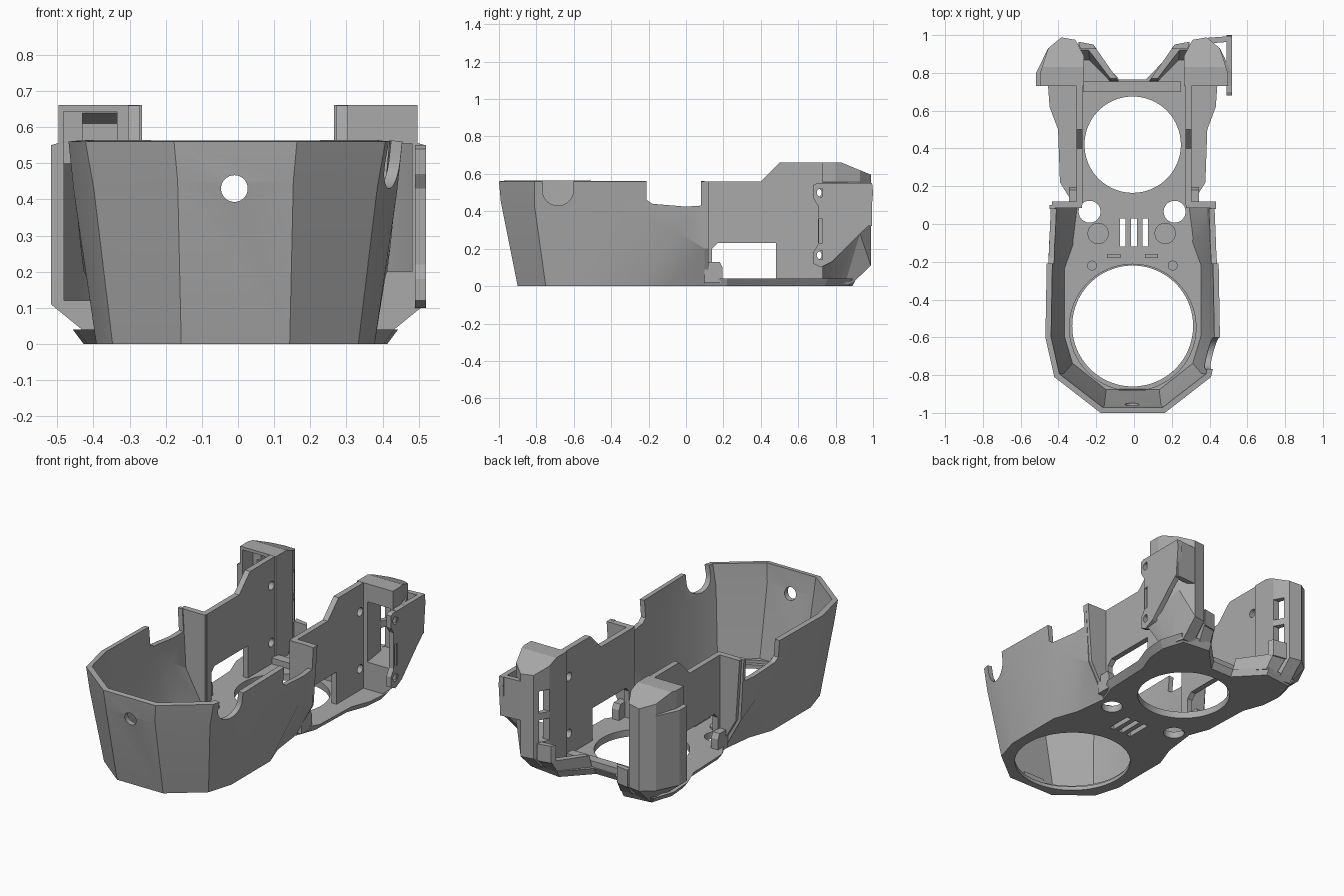
import bpy, bmesh, math
from mathutils import Vector

cube = bpy.data.objects.get("Cube")
if cube:
    bpy.data.objects.remove(cube)

grey = bpy.data.materials.new("plain_grey")
grey.use_nodes = True
grey.diffuse_color = (0.4, 0.4, 0.4, 1)
grey.node_tree.nodes["Principled BSDF"].inputs["Base Color"].default_value = (0.4, 0.4, 0.4, 1)

CX = -0.007  # the body sits slightly off the centre line


# Helpers: outlines in each plane, lofts, prisms, booleans
def xy(pts, z):
    return [Vector((a, b, z)) for a, b in pts]


def yz(pts, x):
    return [Vector((x, a, b)) for a, b in pts]


def xz(pts, y):
    return [Vector((a, y, b)) for a, b in pts]


def circle(a, b, r, n=64):
    return [(a + r * math.cos(2 * math.pi * i / n), b + r * math.sin(2 * math.pi * i / n)) for i in range(n)]


def rect(a0, a1, b0, b1):
    return [(a0, b0), (a1, b0), (a1, b1), (a0, b1)]


def mirrored(half):
    return half + [(-x, *rest) for x, *rest in reversed(half)]


def make(name, bm):
    mesh = bpy.data.meshes.new(name)
    bm.to_mesh(mesh)
    bm.free()
    mesh.materials.append(grey)
    obj = bpy.data.objects.new(name, mesh)
    bpy.context.collection.objects.link(obj)
    return obj


def loft(name, rings, closed=True):
    bm = bmesh.new()
    rows = [[bm.verts.new(p) for p in ring] for ring in rings]
    n = len(rings[0])
    for low, high in zip(rows, rows[1:]):
        for i in range(n if closed else n - 1):
            j = (i + 1) % n
            bm.faces.new((low[j], low[i], high[i], high[j]))
    if closed:
        bm.faces.new(rows[0])
        bm.faces.new(rows[-1])
        bmesh.ops.recalc_face_normals(bm, faces=bm.faces[:])
    return make(name, bm)


def prism(name, plane, pts, start, end):
    return loft(name, [plane(pts, start), plane(pts, end)])


def bake(obj):
    graph = bpy.context.evaluated_depsgraph_get()
    mesh = bpy.data.meshes.new_from_object(obj.evaluated_get(graph))
    obj.modifiers.clear()
    obj.data = mesh


def cut(obj, plane, pts, start, end):
    tool = prism("cutter", plane, pts, start, end)
    tool.hide_render = True
    mod = obj.modifiers.new("cut", "BOOLEAN")
    mod.operation = "DIFFERENCE"
    mod.solver = "EXACT"
    mod.object = tool
    bake(obj)
    bpy.data.objects.remove(tool)


# Faceted front hood, a bent sheet with thickness and a wandering middle crease
front_foot = [(0.31, 0.1), (0.335, -0.1), (0.385, -0.24), (0.385, -0.6), (0.34, -0.75), (0.15, -0.9)]
crease = [(0.42, 0.1, 0.2), (0.43, -0.03, 0.28), (0.437, -0.16, 0.35),
          (0.447, -0.6, 0.42), (0.392, -0.81, 0.43), (0.16, -0.99, 0.45)]
rim = [(0.44, 0.1), (0.447, -0.05), (0.455, -0.2), (0.462, -0.6), (0.415, -0.81), (0.17, -1)]
levels = [[(x, y, 0) for x, y in front_foot], crease, [(x, y, 0.56) for x, y in rim]]
hood = loft("front_hood", [[Vector((x + CX, y, z)) for x, y, z in mirrored(h)] for h in levels], closed=False)
solid = hood.modifiers.new("thickness", "SOLIDIFY")
solid.thickness = 0.03
solid.offset = -1
solid.use_even_offset = True
bake(hood)
cut(hood, yz, [(-0.21, 0.7), (-0.21, 0.46), (-0.18, 0.44), (0, 0.425), (0.08, 0.43), (0.08, 0.7)], -0.7, 0.7)
cut(hood, xz, circle(-0.01, 0.43, 0.037, 32), -1.2, -0.8)
arc = [(-0.685 + 0.083 * math.cos(a), 0.513 + 0.083 * math.sin(a))
       for a in (math.pi * (1 + i / 16) for i in range(17))]
cut(hood, yz, [(-0.768, 0.7)] + arc + [(-0.602, 0.7)], 0.3, 0.7)

# Floor with chamfered rear edge and round openings
half = front_foot[::-1] + [(0.355, 0.22), (0.365, 0.5), (0.41, 0.62), (0.42, 0.74),
                           (0.38, 0.87), (0.21, 0.89), (0.07, 0.745)]
flared = [(x + (0.03 if y > 0.15 and x > 0.22 else 0), y + (0.02 if y > 0.7 else 0)) for x, y in half]
floor = loft("floor", [xy([(x + CX, y) for x, y in mirrored(half)], 0),
                       xy([(x + CX, y) for x, y in mirrored(flared)], 0.04)])
cut(floor, xy, circle(CX, -0.54, 0.32, 96), -0.1, 0.2)
cut(floor, xy, circle(CX, -0.548, 0.335, 96), 0.022, 0.2)
cut(floor, xy, circle(CX, 0.42, 0.255, 96), -0.1, 0.2)
for x in (-0.235, 0.215):
    cut(floor, xy, circle(x, 0.065, 0.058, 40), -0.1, 0.2)
# Plain vent slots
for x in (-0.06, 0.0, 0.06):
    cut(floor, xy, rect(x - 0.015, x + 0.015, -0.12, 0.03), -0.1, 0.2)

# Bosses, posts and ribs on the floor
for x in (-0.19, 0.165):
    prism("floor_boss", xy, circle(x, -0.05, 0.056, 40), 0.02, 0.05)
for x in (-0.222, 0.205):
    prism("small_post", xy, circle(x, -0.22, 0.026, 24), 0.02, 0.06)
prism("rear_cross_rib", xy, rect(-0.27, 0.25, 0.7, 0.755), 0.02, 0.075)
prism("front_inner_tab", xz, rect(-0.08, 0.06, 0.03, 0.06), -0.895, -0.875)
for s in (-1, 1):
    prism("middle_rib", xy, rect(s * 0.1 + CX - 0.035, s * 0.1 + CX + 0.035, -0.18, -0.16), 0.02, 0.07)

outline = [(0.265, 0.73), (0.265, 0.89), (0.31, 0.975), (0.385, 0.988), (0.455, 0.93), (0.518, 0.8), (0.518, 0.73)]
for s, side in ((1, "left"), (-1, "right")):
    def flip(pts):
        return [(s * x, y) for x, y in pts]

    # Tall side wall with window and screw holes
    wall = prism(side + "_side_wall", yz,
                 [(0.1, 0.02), (0.1, 0.56), (0.4, 0.56), (0.5, 0.66), (0.75, 0.66), (0.75, 0.02)],
                 s * 0.272, s * 0.305)
    cut(wall, yz, [(0.14, 0.04), (0.48, 0.04), (0.48, 0.23), (0.17, 0.23), (0.14, 0.2)], s * 0.2, s * 0.4)
    for z in (0.165, 0.5):
        cut(wall, yz, circle(0.7, z, 0.025, 24), s * 0.2, s * 0.4)

    # Return plate joining the hood to the wall, and a low corner block
    prism(side + "_return_plate", xz,
          flip([(0.275, 0.02), (0.305, 0.02), (0.408, 0.2), (0.433, 0.56), (0.275, 0.56)]), 0.085, 0.12)
    prism(side + "_corner_block", yz,
          [(0.1, 0.02), (0.195, 0.02), (0.195, 0.1), (0.18, 0.13), (0.1, 0.13)], s * 0.3, s * 0.345)

    # Hollow rear ear, open to the front; the left one is cut back more at its lower outer corner
    foot = [(min(x, 0.395), 0.73 + (y - 0.73) * 0.6) for x, y in outline]
    shoulder = [Vector((s * x, y, 0.11 + (max(0, y - 0.73) * 0.85 if s > 0 and x > 0.4 else 0))) for x, y in outline]
    crown = [(min(x, 0.497), y) for x, y in outline]
    ear = loft(side + "_rear_ear", [xy(flip(foot), 0.01), shoulder, xy(flip(outline), 0.55),
                                    xy(flip(crown), 0.556), xy(flip(crown), 0.661)])
    cut(ear, yz, [(0.83, 0.661), (1.05, 0.57), (1.05, 0.8), (0.83, 0.8)], s * 0.1, s * 0.7)
    hollow = [(0.335, 0.7), (0.305, 0.9), (0.325, 0.945), (0.38, 0.957), (0.42, 0.91), (0.482, 0.78), (0.482, 0.7)]
    cut(ear, xy, flip(hollow), 0.2 if s > 0 else 0.12, 0.555)
    if s < 0:
        cut(ear, yz, [(0.7, 0.5), (0.9, 0.5), (0.9, 0.61), (0.82, 0.643), (0.7, 0.643)], -0.335, -0.43)
        cut(ear, yz, rect(0.7, 0.83, 0.5, 0.643), -0.335, -0.483)
    for z in (0.2, 0.37):
        cut(ear, yz, rect(0.89, 0.945, z, z + 0.13), s * 0.2, s * 0.36)

    # Leaning diagonal brace from the floor to the ear
    base = [(0.08, 0.755), (0.205, 0.9), (0.28, 0.9), (0.28, 0.86), (0.235, 0.86), (0.13, 0.755)]
    top = [(0.09, 0.77), (0.215, 0.95), (0.295, 0.965), (0.295, 0.92), (0.24, 0.92), (0.125, 0.77)]
    loft(side + "_diagonal_brace", [xy(flip(base), 0.03), xy(flip(top), 0.11)])
    prism(side + "_brace_fin", xy, flip([(0.2, 0.925), (0.215, 0.95), (0.295, 0.965), (0.285, 0.93)]), 0.1, 0.2)

# Slotted mounting plate on the left ear, with the panel that ties it to the back
plate = prism("left_mounting_plate", yz,
              [(0.68, 0.54), (0.7, 0.55), (0.995, 0.55), (1.0, 0.5), (0.985, 0.33), (0.93, 0.28), (0.78, 0.13),
               (0.72, 0.1), (0.68, 0.12), (0.68, 0.18), (0.705, 0.22), (0.705, 0.43), (0.68, 0.47)], 0.49, 0.52)
for z in (0.165, 0.5):
    cut(plate, yz, circle(0.722, z, 0.023, 24), 0.4, 0.6)
cut(plate, yz, rect(0.712, 0.74, 0.23, 0.36), 0.4, 0.6)
prism("left_back_panel", xy, [(0.38, 0.955), (0.38, 0.985), (0.515, 0.995), (0.515, 0.965)], 0.32, 0.55)

# Smooth round openings, keep facets sharp
bpy.ops.object.select_all(action="DESELECT")
for obj in bpy.context.collection.objects:
    if obj.type == "MESH" and grey.name in obj.data.materials:
        obj.select_set(True)
        bpy.context.view_layer.objects.active = obj
bpy.ops.object.shade_smooth_by_angle(angle=math.radians(16))
